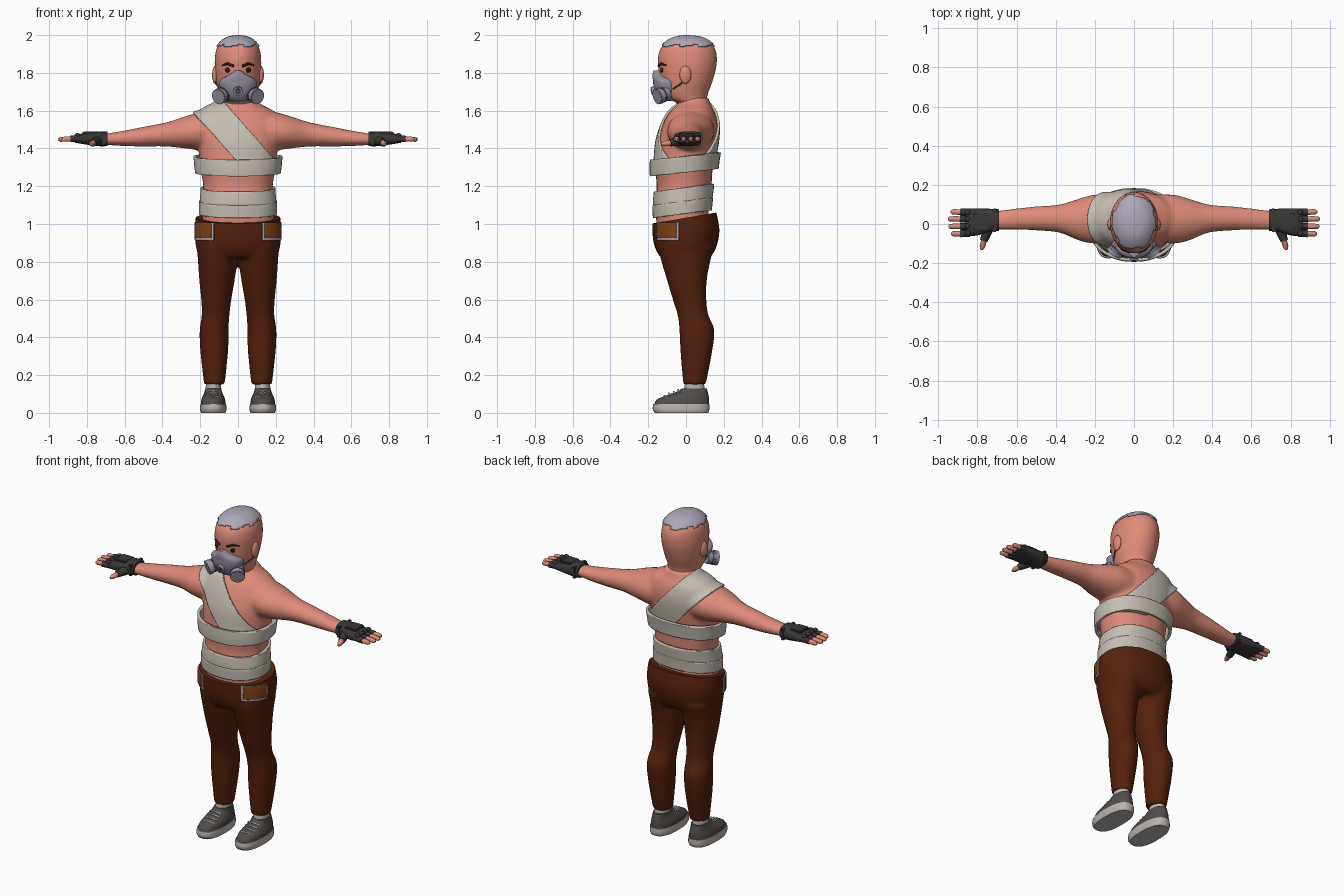
import bpy, bmesh, math
from mathutils import Vector

if "Cube" in bpy.data.objects:
    bpy.data.objects.remove(bpy.data.objects["Cube"])


def material(name, r, g, b):
    m = bpy.data.materials.new(name)
    m.use_nodes = True
    m.diffuse_color = (r, g, b, 1)
    m.node_tree.nodes["Principled BSDF"].inputs["Base Color"].default_value = (r, g, b, 1)
    return m


SKIN = material("skin", .74, .26, .19)
HAIR = material("grey hair", .43, .39, .48)
CLOTH = material("bandage cloth", .56, .51, .45)
BROWN = material("brown trousers", .088, .015, .004)
TAN = material("pocket tan", .22, .055, .008)
GLOVE = material("black glove", .042, .037, .037)
SHOE = material("shoe grey", .085, .073, .073)
SOLE = material("sole white", .5, .46, .43)
MASK = material("mask grey", .31, .28, .36)
DARK = material("dark brown", .02, .01, .008)


def finish(obj, angle=40):
    bpy.ops.object.select_all(action='DESELECT')
    obj.select_set(True)
    bpy.context.view_layer.objects.active = obj
    bpy.ops.object.shade_smooth_by_angle(angle=math.radians(angle))
    return obj


def make(bm, name, mat, angle=40):
    bmesh.ops.recalc_face_normals(bm, faces=bm.faces)
    me = bpy.data.meshes.new(name)
    bm.to_mesh(me)
    bm.free()
    me.materials.append(mat)
    obj = bpy.data.objects.new(name, me)
    bpy.context.collection.objects.link(obj)
    return finish(obj, angle)


def loft(bm, axis, rows, seg=32, steps=4, power=2.0):
    """Rows are (position, a0, a1, b0, b1): extents of each oval section."""
    pts = [Vector(r) for r in rows]
    path = []
    for i in range(len(pts) - 1):
        p0, p1, p2, p3 = pts[max(i - 1, 0)], pts[i], pts[i + 1], pts[min(i + 2, len(pts) - 1)]
        for k in range(steps):
            t = k / steps
            path.append(.5 * (2 * p1 + (p2 - p0) * t + (2 * p0 - 5 * p1 + 4 * p2 - p3) * t ** 2
                              + (3 * p1 - p0 - 3 * p2 + p3) * t ** 3))
    path.append(pts[-1])
    rings = []
    for t, a0, a1, b0, b1 in path:
        ring = []
        for k in range(seg):
            w = 2 * math.pi * k / seg
            c, s = math.cos(w), math.sin(w)
            a = (a0 + a1) / 2 + (a1 - a0) / 2 * math.copysign(abs(c) ** (2 / power), c)
            b = (b0 + b1) / 2 + (b1 - b0) / 2 * math.copysign(abs(s) ** (2 / power), s)
            ring.append(bm.verts.new((a, b, t) if axis == 'z' else (t, a, b)))
        rings.append(ring)
    for lo, hi in zip(rings, rings[1:]):
        for k in range(seg):
            bm.faces.new((lo[k], lo[k - 1], hi[k - 1], hi[k]))
    bm.faces.new(rings[0])
    bm.faces.new(rings[-1])
    bmesh.ops.recalc_face_normals(bm, faces=bm.faces)
    return bm


def sym(rows):
    return [(z, -rx, rx, y0, y1) for z, rx, y0, y1 in rows]


def flip(rows, s):
    return [(z, *sorted((a * s, b * s)), c, d) for z, a, b, c, d in rows]


def fuse(bm, name, mat):
    """Melt overlapping volumes into one smooth skin."""
    obj = make(bm, name, mat)
    mod = obj.modifiers.new("fuse", 'REMESH')
    mod.mode, mod.voxel_size = 'VOXEL', .011
    mod = obj.modifiers.new("relax", 'SMOOTH')
    mod.iterations = 6
    dg = bpy.context.evaluated_depsgraph_get()
    me = bpy.data.meshes.new_from_object(obj.evaluated_get(dg))
    obj.modifiers.clear()
    obj.data = me
    return finish(obj)


def wrap(name, src, offset, planes, mat):
    """Layer lifted off a surface, keeping the side behind every plane."""
    bm = bmesh.new()
    bm.from_mesh(src.data)
    bm.normal_update()
    for v, n in [(v, v.normal.copy()) for v in bm.verts]:
        v.co += n * offset
    for co, no in planes:
        bmesh.ops.bisect_plane(bm, geom=bm.verts[:] + bm.edges[:] + bm.faces[:],
                               plane_co=co, plane_no=no, clear_outer=True)
    obj = make(bm, name, mat)
    mod = obj.modifiers.new("thickness", 'SOLIDIFY')
    mod.thickness, mod.offset = offset, -1
    return obj


def tube(name, points, radius, mat, radii=None):
    cu = bpy.data.curves.new(name, 'CURVE')
    cu.dimensions, cu.bevel_depth, cu.bevel_resolution, cu.use_fill_caps = '3D', radius, 3, True
    sp = cu.splines.new('POLY')
    sp.points.add(len(points) - 1)
    for i, p in enumerate(points):
        sp.points[i].co = (*p, 1)
        sp.points[i].radius = radii[i] if radii else 1
    cu.materials.append(mat)
    obj = bpy.data.objects.new(name, cu)
    bpy.context.collection.objects.link(obj)


def ball(name, loc, size, mat):
    bm = bmesh.new()
    bmesh.ops.create_uvsphere(bm, u_segments=20, v_segments=12, radius=1)
    bmesh.ops.scale(bm, vec=size, verts=bm.verts)
    bmesh.ops.translate(bm, vec=loc, verts=bm.verts)
    make(bm, name, mat)


def box(name, loc, size, mat):
    bm = bmesh.new()
    bmesh.ops.create_cube(bm, size=1)
    bmesh.ops.scale(bm, vec=size, verts=bm.verts)
    bmesh.ops.translate(bm, vec=loc, verts=bm.verts)
    bmesh.ops.bevel(bm, geom=bm.edges[:], offset=.004, segments=2, affect='EDGES')
    make(bm, name, mat)


# Torso and arms
bm = loft(bmesh.new(), 'z', sym([
    (.98, .19, -.155, .13), (1.05, .19, -.16, .12), (1.12, .19, -.162, .125), (1.2, .184, -.155, .135),
    (1.28, .197, -.162, .14), (1.36, .205, -.158, .15), (1.44, .212, -.15, .163), (1.52, .22, -.125, .168),
    (1.58, .205, -.095, .157), (1.61, .17, -.07, .143), (1.635, .12, -.045, .13), (1.67, .085, -.03, .12)]),
    power=2.2)
ARM = [(.08, -.09, .15, 1.38, 1.61), (.2, -.1, .15, 1.39, 1.592), (.28, -.085, .13, 1.4, 1.57),
       (.38, -.045, .1, 1.41, 1.538), (.5, -.033, .09, 1.41, 1.515), (.6, -.03, .08, 1.412, 1.495),
       (.72, -.03, .065, 1.42, 1.475)]
for s in (1, -1):
    loft(bm, 'x', [(s * r[0], *r[1:]) for r in ARM])
body = fuse(bm, "torso_and_arms", SKIN)

# Bandages wound round the torso and over the right shoulder
for name, low, high, tilt, lift in (("chest_bandage", 1.275, 1.36, .12, .016),
                                    ("upper_waist_bandage", 1.118, 1.193, .13, .014),
                                    ("lower_waist_bandage", 1.055, 1.122, .13, .017)):
    wrap(name, body, lift, [((0, 0, high), (0, -tilt, 1)), ((0, 0, low), (0, tilt, -1))], CLOTH)
across = Vector((.75, 0, .66))
wrap("shoulder_bandage", body, .013,
     [(across * 1.033, across), (across * .876, -across), ((0, 0, 1.29), (0, 0, -1))], CLOTH)

# Trousers: hips and legs
bm = loft(bmesh.new(), 'z', sym([
    (.82, .2, -.13, .125), (.85, .215, -.153, .148), (.9, .226, -.172, .168), (.97, .23, -.178, .177),
    (1.04, .224, -.176, .166), (1.1, .215, -.17, .15)]), power=2.2)
LEG = [(.15, .07, .18, -.015, .105), (.33, .052, .2, -.03, .14), (.44, .05, .203, -.035, .15),
       (.52, .045, .192, -.045, .118), (.6, .035, .195, -.07, .108), (.7, .018, .205, -.1, .11),
       (.8, .004, .212, -.13, .128), (.88, .002, .218, -.15, .15)]
for s in (1, -1):
    loft(bm, 'z', flip(LEG, s))
trousers = fuse(bm, "trousers", BROWN)
bm = bmesh.new()
bm.from_mesh(trousers.data)
bmesh.ops.bisect_plane(bm, geom=bm.verts[:] + bm.edges[:] + bm.faces[:],
                       plane_co=(0, 0, 1.033), plane_no=(0, -.17, 1), clear_outer=True)
bmesh.ops.holes_fill(bm, edges=bm.edges[:], sides=0)
bm.to_mesh(trousers.data)
bm.free()
finish(trousers)

# Corner pockets with grey edging
for s, side in ((1, "left"), (-1, "right")):
    for name, grow, lift, mat in (("pocket", 0, .009, TAN), ("pocket_edging", .013, .006, HAIR)):
        wrap(f"{side}_{name}", trousers, lift,
             [((s * (.143 - grow), 0, 0), (-s, 0, 0)), ((0, -.052 + grow, 0), (0, 1, 0)),
              ((0, 0, 1.008), (0, 0, 1)), ((0, 0, .926 - grow), (0, 0, -1))], mat)

# Head and hair cap with a stepped hairline
HEAD = sym([(1.6, .095, -.04, .125), (1.64, .09, -.05, .112), (1.66, .092, -.09, .111), (1.69, .1, -.12, .116),
            (1.75, .114, -.136, .138), (1.82, .122, -.145, .158), (1.88, .122, -.148, .163),
            (1.93, .112, -.133, .152), (1.965, .085, -.098, .12), (1.985, .05, -.055, .075),
            (1.992, .006, -.002, .012)])
head = make(loft(bmesh.new(), 'z', HEAD, seg=60, steps=6), "head", SKIN)
bm = loft(bmesh.new(), 'z', HEAD, seg=60, steps=6)
bm.normal_update()
for v, n in [(v, v.normal.copy()) for v in bm.verts]:
    v.co += n * .008
bald = []
for f in bm.faces:
    c = f.calc_center_median()
    step = int((math.atan2(c.y, c.x) / math.tau + .5) * 20)
    if c.z < 1.938 + .009 * (step * 7 % 3):
        bald.append(f)
bmesh.ops.delete(bm, geom=bald, context='FACES')
hair = make(bm, "hair_cap", HAIR)
mod = hair.modifiers.new("thickness", 'SOLIDIFY')
mod.thickness, mod.offset = .01, -1

# Breathing mask
make(loft(bmesh.new(), 'z', sym([
    (1.65, .045, -.13, -.03), (1.68, .072, -.155, -.03), (1.72, .094, -.17, -.03), (1.76, .096, -.175, -.04),
    (1.785, .055, -.178, -.08), (1.812, .016, -.172, -.12)])), "mask_body", MASK)


def can(name, loc, axis, radius, depth, mat):
    bm = bmesh.new()
    bmesh.ops.create_cone(bm, cap_ends=True, segments=24, radius1=radius, radius2=radius, depth=depth)
    bmesh.ops.rotate(bm, verts=bm.verts, matrix=Vector((0, 0, 1)).rotation_difference(Vector(axis)).to_matrix())
    bmesh.ops.translate(bm, vec=loc, verts=bm.verts)
    make(bm, name, mat)


can("mask_valve", (0, -.167, 1.705), (0, -1, -.25), .024, .03, MASK)
can("valve_grille", (0, -.179, 1.702), (0, -1, -.25), .016, .012, SHOE)

for s, side in ((1, "left"), (-1, "right")):
    # Filters, mask straps and face
    out = Vector((s * .55, -.8, -.25)).normalized()
    mid = Vector((s * .086, -.127, 1.682))
    can(f"{side}_filter", mid, out, .038, .066, MASK)
    can(f"{side}_filter_rim", mid + out * .02, out, .042, .022, MASK)
    can(f"{side}_filter_seam", mid - out * .004, out, .0395, .01, SHOE)
    tube(f"{side}_mask_strap", [(s * .09, -.07, 1.715), (s * .116, -.03, 1.74), (s * .124, .01, 1.785)], .004, SHOE)
    ball(f"{side}_ear", (s * .121, -.003, 1.79), (.016, .031, .048), SKIN)
    ball(f"{side}_eye", (s * .052, -.127, 1.815), (.017, .009, .014), DARK)
    tube(f"{side}_eyebrow", [(s * .022, -.144, 1.836), (s * .055, -.13, 1.849), (s * .085, -.105, 1.84)],
         .008, DARK, [.9, 1, .4])

    # Fingerless glove and fingers
    palm = [(.69, -.036, .075, 1.412, 1.49), (.74, -.04, .078, 1.412, 1.49), (.8, -.058, .08, 1.42, 1.483),
            (.862, -.064, .08, 1.43, 1.472)]
    make(loft(bmesh.new(), 'x', [(s * r[0], *r[1:]) for r in palm], power=2.6), f"{side}_glove", GLOVE)
    box(f"{side}_glove_pad", (s * .785, .015, 1.481), (.075, .085, .018), GLOVE)
    box(f"{side}_glove_strap", (s * .712, .02, 1.451), (.02, .12, .07), GLOVE)
    for i, (y, tip) in enumerate(((.062, .937), (.026, .951), (-.012, .948), (-.05, .935))):
        tube(f"{side}_finger_{i + 1}", [(s * .85, y * .95, 1.451), (s * .92, y, 1.449), (s * (tip - .008), y, 1.447),
             (s * tip, y, 1.446)], .0145, SKIN, [1, .95, .85, .4])
        tube(f"{side}_finger_sleeve_{i + 1}", [(s * .84, y * .95, 1.452), (s * .888, y, 1.45)], .018, GLOVE)
        ball(f"{side}_knuckle_{i + 1}", (s * .85, y * .95, 1.47), (.015, .014, .011), GLOVE)
    tube(f"{side}_thumb", [(s * .755, -.04, 1.437), (s * .775, -.115, 1.425), (s * .779, -.132, 1.422)],
         .016, SKIN, [1, .9, .4])
    tube(f"{side}_thumb_sleeve", [(s * .74, -.01, 1.442), (s * .768, -.085, 1.43)], .022, GLOVE, [1.3, .9])

    # Shoes, soles, laces and socks
    make(loft(bmesh.new(), 'z', flip([
        (0, .066, .196, -.165, .118), (.02, .061, .201, -.176, .124), (.048, .063, .199, -.174, .124)], s),
        power=2.5), f"{side}_sole", SOLE)
    make(loft(bmesh.new(), 'z', flip([
        (.04, .065, .197, -.17, .121), (.07, .068, .194, -.155, .122), (.09, .076, .186, -.11, .12),
        (.112, .085, .177, -.05, .115), (.13, .088, .172, -.022, .11)], s), power=2.3), f"{side}_shoe", SHOE)
    make(loft(bmesh.new(), 'z', flip([
        (.09, .088, .172, -.012, .1), (.17, .09, .17, -.005, .095)], s)), f"{side}_sock", SOLE)
    for i, (y, z) in enumerate(((-.115, .09), (-.09, .102), (-.065, .112), (-.042, .121))):
        tube(f"{side}_lace_{i + 1}", [(s * .09, y + .012, z - .012), (s * .13, y, z), (s * .17, y + .012, z - .012)],
             .005, SOLE)
